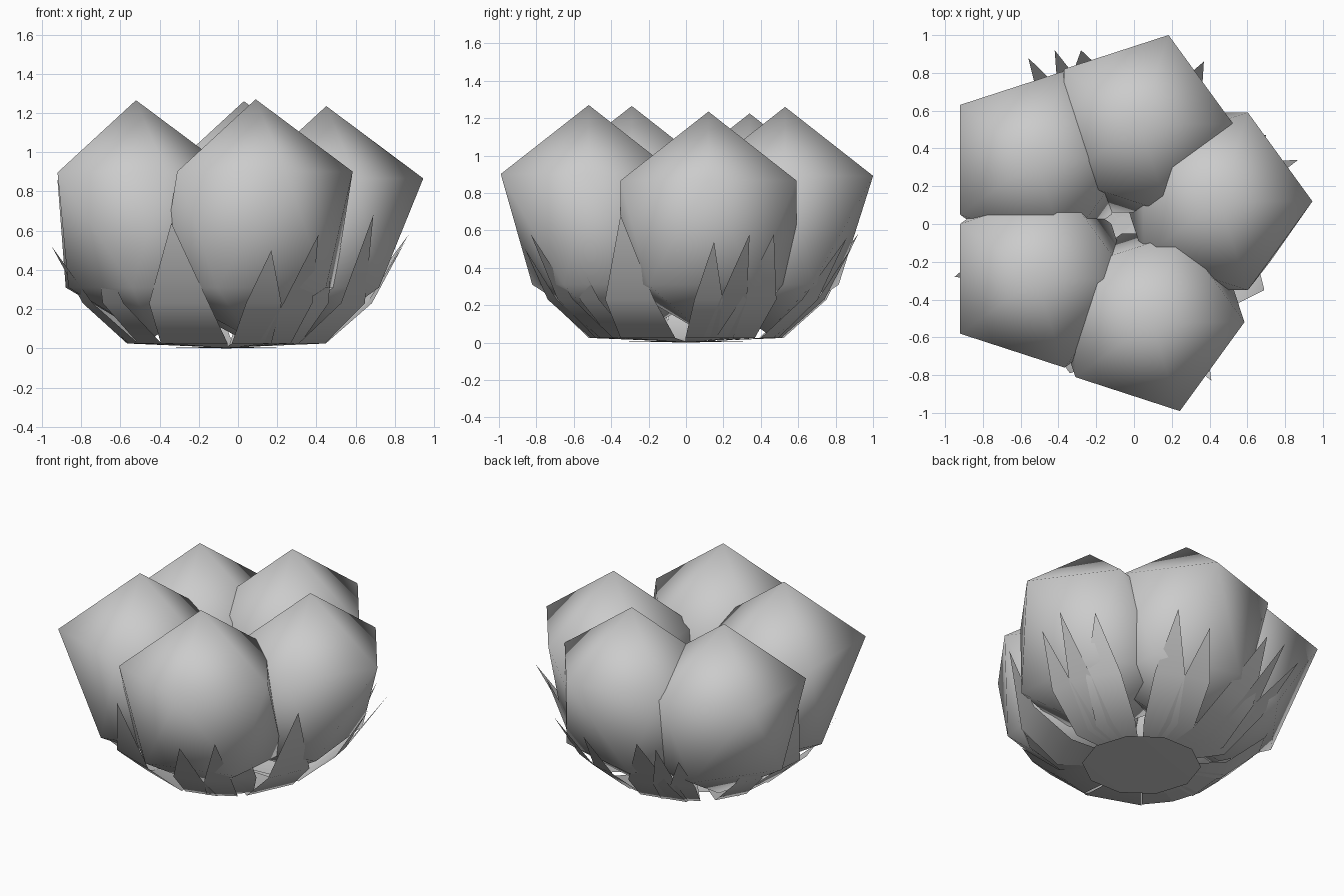
import bpy, bmesh
from math import radians, sin, cos
from mathutils import Vector

if "Cube" in bpy.data.objects:
    bpy.data.objects.remove(bpy.data.objects["Cube"])


def finish(bm, name, smooth=True):
    bmesh.ops.recalc_face_normals(bm, faces=bm.faces)
    me = bpy.data.meshes.new(name)
    bm.to_mesh(me)
    bm.free()
    for p in me.polygons:
        p.use_smooth = smooth
    ob = bpy.data.objects.new(name, me)
    bpy.context.collection.objects.link(ob)
    return ob


# Five overlapping fruit lobes: stretched icosahedra, pulled in on the lower outer side
LOBES = [(0.45, 0.12, 1.235), (0.03, 0.53, 1.26), (-0.52, 0.34, 1.225),
         (-0.52, -0.29, 1.265), (0.09, -0.52, 1.27)]


def lobe(i, x, y, top):
    bm = bmesh.new()
    bmesh.ops.create_icosphere(bm, subdivisions=1, radius=1)
    out = Vector((x + 0.05, y, 0)).normalized()
    for v in bm.verts:
        low, bottom = v.co.z < -0.1, v.co.z < -0.9
        p = Vector((v.co.x * 0.553, v.co.y * 0.553, 0))
        if low:
            d = p.dot(out)
            if d > 0:
                p -= out * d * 0.42
        if bottom:
            p -= out * 0.1
        z = 0.05 if bottom else (0.31 if low else top - 0.667 + v.co.z * 0.667)
        v.co = (x + p.x, y + p.y, z)
    finish(bm, f"fruit_lobe_{i + 1}")


for i, c in enumerate(LOBES):
    lobe(i, *c)

# Sepals curling up around the lobes: tip x, tip y, tip z, half width
SEPALS = [(0.85, 0.15, 0.54, 0.09), (0.87, 0.34, 0.58, 0.09), (0.70, 0.47, 0.58, 0.13),
          (0.37, 0.86, 0.56, 0.11), (0.14, 0.88, 0.50, 0.10), (-0.28, 0.92, 0.58, 0.16),
          (-0.42, 0.92, 0.58, 0.09), (-0.56, 0.88, 0.52, 0.09), (-0.83, 0.42, 0.50, 0.11),
          (-0.89, 0.08, 0.66, 0.17), (-0.95, -0.28, 0.52, 0.10), (-0.73, -0.54, 0.54, 0.10),
          (-0.34, -0.79, 0.64, 0.19), (0.17, -0.86, 0.50, 0.11), (0.41, -0.83, 0.58, 0.10),
          (0.48, -0.60, 0.49, 0.09), (0.69, -0.35, 0.68, 0.17)]
CENTRE = Vector((-0.06, 0, 0))


def sepal(i, x, y, z, w):
    bm = bmesh.new()
    tip = Vector((x, y, z))
    d = Vector((x, y, 0)) - CENTRE
    r = d.length
    d.normalize()
    side = Vector((-d.y, d.x, 0))
    rows = []
    for rad, h, k in ((0.04, 0.005, 0.1), (0.5, 0.025, 0.95), (0.74, 0.23, 0.85)):
        mid = CENTRE + d * min(rad, r * rad / 0.86) + Vector((0, 0, h))
        rows.append([bm.verts.new(mid + side * w * k * s) for s in (-1, 1)])
    for a, b in zip(rows, rows[1:]):
        bm.faces.new((a[0], a[1], b[1], b[0]))
    bm.faces.new((rows[-1][0], rows[-1][1], bm.verts.new(tip)))
    finish(bm, f"sepal_{i + 1}")


for i, s in enumerate(SEPALS):
    sepal(i, *s)

# Flat base where the sepals join
bm = bmesh.new()
ring = [bm.verts.new((-0.06 + 0.36 * cos(radians(a)), 0.36 * sin(radians(a)), 0.008))
        for a in range(0, 360, 36)]
hub = bm.verts.new((-0.06, 0, 0))
for a, b in zip(ring, ring[1:] + ring[:1]):
    bm.faces.new((hub, b, a))
finish(bm, "sepal_base")
